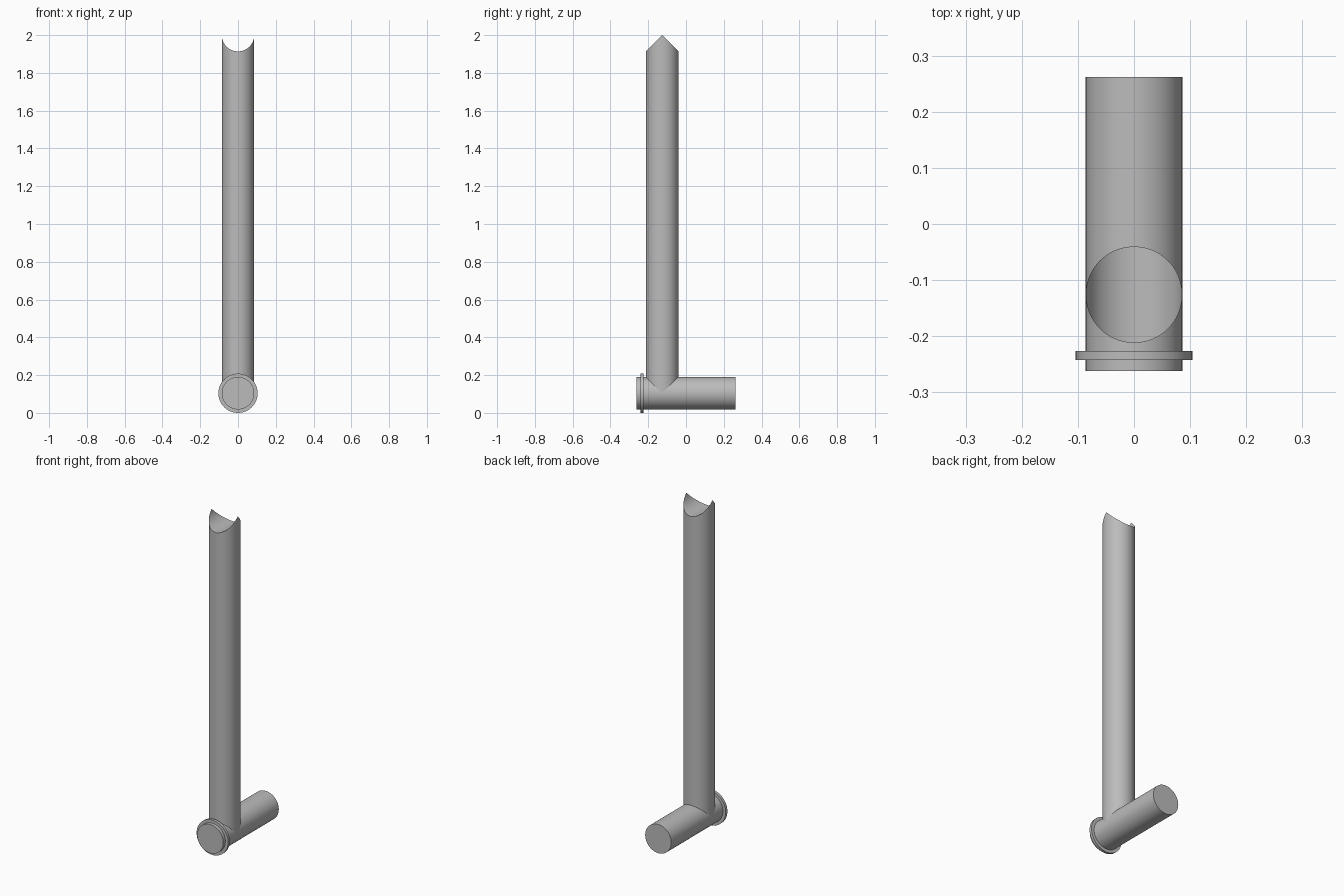
import bpy, bmesh, math

if "Cube" in bpy.data.objects:
    bpy.data.objects.remove(bpy.data.objects["Cube"])

R, FLANGE_R = 0.086, 0.104      # pipe and flange radii
CZ, TOP = 0.104, 2.0            # height of the lower pipe axis, height of the saddle tips
POST_Y = -0.126
SEG = 64

grey = bpy.data.materials.new("plain grey")
grey.diffuse_color = (0.5, 0.5, 0.5, 1)
grey.use_nodes = True
grey.node_tree.nodes["Principled BSDF"].inputs["Base Color"].default_value = grey.diffuse_color


def finish(obj, name):
    obj.name = name
    obj.data.materials.append(grey)
    bpy.ops.object.select_all(action='DESELECT')
    bpy.context.view_layer.objects.active = obj
    obj.select_set(True)
    bpy.ops.object.shade_smooth_by_angle(angle=math.radians(30))


def y_cylinder(name, radius, y0, y1):
    bpy.ops.mesh.primitive_cylinder_add(vertices=SEG, radius=radius, depth=y1 - y0,
                                        location=(0, (y0 + y1) / 2, CZ),
                                        rotation=(math.pi / 2, 0, 0))
    finish(bpy.context.object, name)


# horizontal pipe and its thin flange near the front
y_cylinder("lower_pipe", R, -0.262, 0.262)
y_cylinder("front_flange", FLANGE_R, -0.242, -0.226)

# upright pipe: both ends follow a crossing pipe of the same radius
bm = bmesh.new()
low, high = [], []
for i in range(SEG):
    t = 2 * math.pi * i / SEG
    x, y = R * math.cos(t), R * math.sin(t)
    low.append(bm.verts.new((x, POST_Y + y, CZ + abs(y))))
    high.append(bm.verts.new((x, POST_Y + y, TOP - abs(y))))
for i in range(SEG):
    j = (i + 1) % SEG
    bm.faces.new((low[i], low[j], high[j], high[i]))
# concave saddle closing the top, in strips across the pipe
for i in range(SEG // 2):
    ring = [high[i], high[i + 1], high[-i - 1], high[-i % SEG]]
    bm.faces.new(list(dict.fromkeys(ring)))
bmesh.ops.recalc_face_normals(bm, faces=bm.faces)
# keep the open shell facing outward
bm.faces.ensure_lookup_table()
c = bm.faces[0].calc_center_median()
if bm.faces[0].normal.x * c.x < 0:
    bmesh.ops.reverse_faces(bm, faces=bm.faces)
mesh = bpy.data.meshes.new("upright_pipe")
bm.to_mesh(mesh)
bm.free()
post = bpy.data.objects.new("upright_pipe", mesh)
bpy.context.collection.objects.link(post)
finish(post, "upright_pipe")
